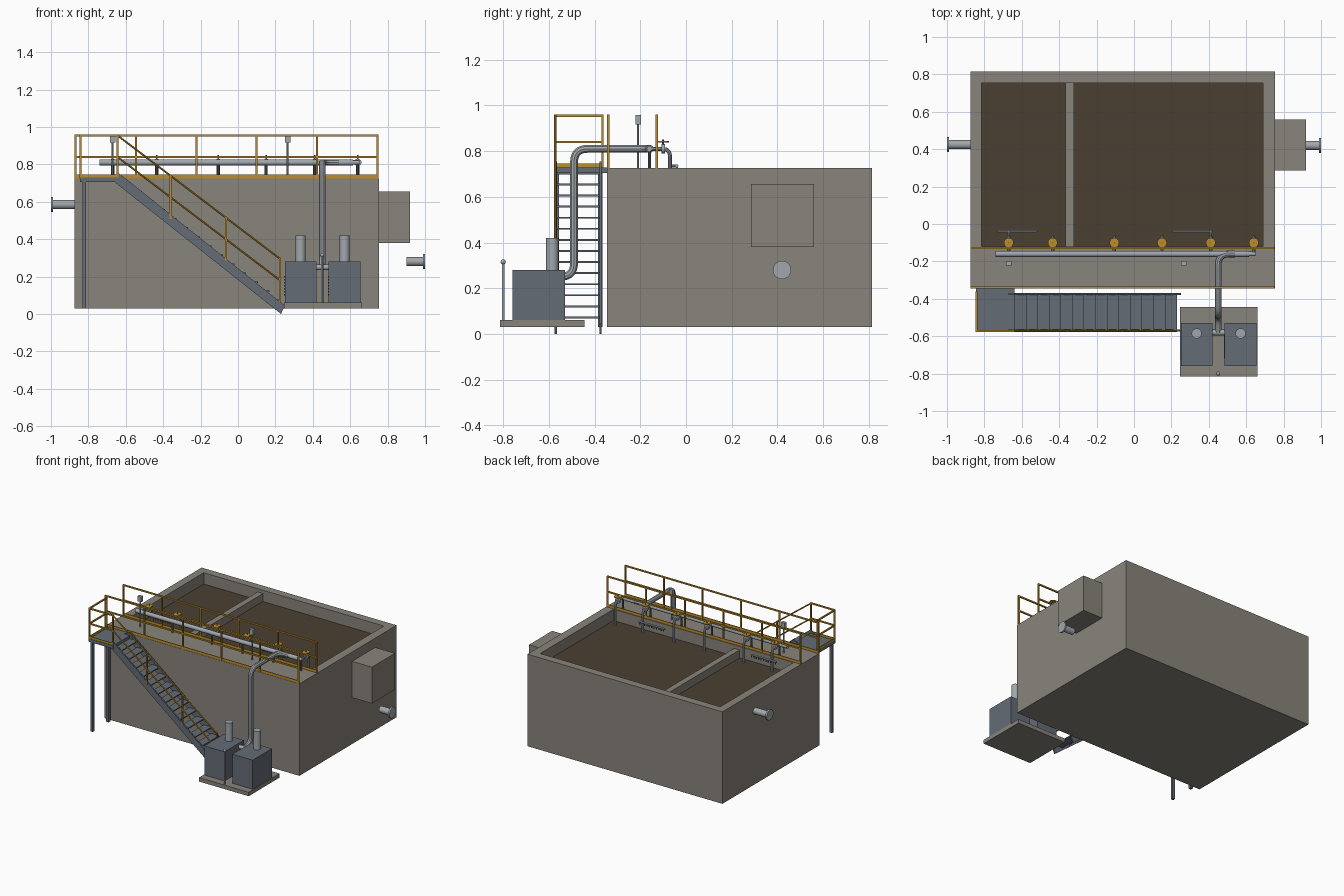
import bpy, bmesh
from mathutils import Vector, Matrix

if "Cube" in bpy.data.objects:
    bpy.data.objects.remove(bpy.data.objects["Cube"], do_unlink=True)


def material(name, rgb):
    m = bpy.data.materials.new(name)
    m.use_nodes = True
    m.diffuse_color = (*rgb, 1)
    m.node_tree.nodes["Principled BSDF"].inputs["Base Color"].default_value = (*rgb, 1)
    return m


CONCRETE = material("concrete", (0.25, 0.23, 0.2))
WATER = material("murky water", (0.07, 0.05, 0.032))
STEEL = material("blue grey steel", (0.125, 0.15, 0.18))
PIPE = material("pale pipe metal", (0.36, 0.39, 0.42))
YELLOW = material("safety yellow", (0.5, 0.27, 0.025))


def finish(name, bm, mat, smooth=False):
    bmesh.ops.recalc_face_normals(bm, faces=bm.faces)
    me = bpy.data.meshes.new(name)
    bm.to_mesh(me)
    bm.free()
    me.materials.append(mat)
    ob = bpy.data.objects.new(name, me)
    bpy.context.collection.objects.link(ob)
    if smooth:
        bpy.ops.object.select_all(action='DESELECT')
        ob.select_set(True)
        bpy.context.view_layer.objects.active = ob
        bpy.ops.object.shade_smooth_by_angle()
    return ob


def add_box(bm, x, y, z):
    size = [b - a for a, b in (x, y, z)]
    mid = [(a + b) / 2 for a, b in (x, y, z)]
    bmesh.ops.create_cube(bm, size=1, matrix=Matrix.Translation(mid) @ Matrix.Diagonal((*size, 1)))


def box(name, x, y, z, mat):
    bm = bmesh.new()
    add_box(bm, x, y, z)
    return finish(name, bm, mat)


def add_rod(bm, a, b, r, sides=16):
    a, b = Vector(a), Vector(b)
    d = b - a
    turn = d.to_track_quat('Z', 'Y').to_matrix().to_4x4()
    bmesh.ops.create_cone(bm, cap_ends=True, segments=sides, radius1=r, radius2=r, depth=d.length,
                          matrix=Matrix.Translation((a + b) / 2) @ turn)


def rods(name, segments, r, mat, sides=16):
    bm = bmesh.new()
    for a, b in segments:
        add_rod(bm, a, b, r, sides)
    return finish(name, bm, mat, True)


def bent_pipe(name, points, r, bend, mat=PIPE):
    # Swept pipe with rounded corners
    pts = [Vector(p) for p in points]
    path = [pts[0]]
    for p, c, n in zip(pts, pts[1:], pts[2:]):
        a = c + (p - c).normalized() * bend
        b = c + (n - c).normalized() * bend
        for i in range(9):
            t = i / 8
            path.append(a.lerp(c, t).lerp(c.lerp(b, t), t))
    path.append(pts[-1])
    cu = bpy.data.curves.new(name, 'CURVE')
    cu.dimensions = '3D'
    cu.bevel_depth, cu.bevel_resolution, cu.use_fill_caps = r, 3, True
    sp = cu.splines.new('POLY')
    sp.points.add(len(path) - 1)
    for q, v in zip(sp.points, path):
        q.co = (*v, 1)
    ob = bpy.data.objects.new(name, cu)
    bpy.context.collection.objects.link(ob)
    cu.materials.append(mat)
    bpy.ops.object.select_all(action='DESELECT')
    ob.select_set(True)
    bpy.context.view_layer.objects.active = ob
    bpy.ops.object.convert(target='MESH')
    bpy.ops.object.shade_smooth_by_angle()


# Open tank: outer shell, rim and inner walls from four rectangular rings
TOP, BASE, LEVEL = 0.725, 0.03, 0.64
X0, X1, Y0, Y1 = -0.875, 0.755, -0.345, 0.815
IX0, IX1, IY0, IY1 = -0.815, 0.69, -0.12, 0.755
bm = bmesh.new()
rings = []
for x0, x1, y0, y1, z in ((X0, X1, Y0, Y1, BASE), (X0, X1, Y0, Y1, TOP),
                          (IX0, IX1, IY0, IY1, TOP), (IX0, IX1, IY0, IY1, 0.5)):
    rings.append([bm.verts.new((x, y, z)) for x, y in ((x0, y0), (x1, y0), (x1, y1), (x0, y1))])
for lo, hi in zip(rings, rings[1:]):
    for i in range(4):
        j = (i + 1) % 4
        bm.faces.new((lo[i], lo[j], hi[j], hi[i]))
bm.faces.new(rings[0])
bm.faces.new(rings[-1])
finish("tank", bm, CONCRETE)
box("water", (IX0, IX1), (IY0, IY1), (0.51, LEVEL), WATER)
box("baffle_wall", (-0.365, -0.32), (IY0, IY1), (0.51, 0.7), CONCRETE)
box("side_chamber", (X1, 0.92), (0.285, 0.56), (0.38, 0.655), CONCRETE)

# Flanged inlet and outlet
for name, x, end, y, z in (("inlet", X0, -1, 0.425, 0.585), ("outlet", 0.9, 1, 0.42, 0.28)):
    s = 1 if end > 0 else -1
    rods(name + "_pipe", [((x, y, z), (end, y, z))], 0.024, PIPE, 24)
    rods(name + "_flange", [((end - s * 0.012, y, z), (end, y, z))], 0.04, PIPE, 24)

# Blower pad, twin blowers with side slats and silencers
box("blower_pad", (0.245, 0.66), (-0.815, -0.445), (0.03, 0.06), CONCRETE)
for side, x in (("right", 0.335), ("left", 0.57)):
    box(side + "_blower", (x - 0.085, x + 0.085), (-0.76, -0.53), (0.06, 0.28), STEEL)
    bm = bmesh.new()
    for i in range(7):
        z = 0.1 + i * 0.016
        add_box(bm, (x - 0.09, x - 0.084), (-0.72, -0.57), (z, z + 0.007))
    finish(side + "_blower_slats", bm, STEEL)
    rods(side + "_silencer", [((x, -0.585, 0.28), (x, -0.585, 0.42))], 0.027, PIPE, 24)
rods("control_post", [((0.45, -0.8, 0.06), (0.45, -0.8, 0.32))], 0.006, PIPE, 12)
bm = bmesh.new()
bmesh.ops.create_uvsphere(bm, u_segments=12, v_segments=8, radius=0.011,
                          matrix=Matrix.Translation((0.45, -0.8, 0.315)))
finish("control_knob", bm, PIPE, True)

# Air supply riser and header
HZ, HY = 0.81, -0.16
rods("blower_link_pipe", [((0.41, -0.58, 0.25), (0.49, -0.58, 0.25))], 0.015, PIPE)
bent_pipe("air_riser", [(0.45, -0.58, 0.25), (0.45, -0.49, 0.25), (0.45, -0.49, HZ),
                        (0.45, HY, HZ), (0.54, HY, HZ)], 0.018, 0.06)
rods("air_header", [((-0.74, HY, HZ), (0.615, HY, HZ))], 0.016, PIPE)

# Drop legs with support stands and handwheels
stands, stems, wheels, flanges = [], [], [], []
for i, x in enumerate((-0.67, -0.435, -0.105, 0.15, 0.41, 0.64)):
    bent_pipe(f"drop_leg_{i + 1}", [(x, HY, HZ), (x, -0.07, HZ), (x, -0.07, 0.6)], 0.009, 0.035)
    stands.append(((x, HY, TOP), (x, HY, HZ)))
    stems.append(((x, -0.1, HZ), (x, -0.1, 0.85)))
    wheels.append(((x, -0.1, 0.838), (x, -0.1, 0.844)))
    flanges.append(((x, -0.108, HZ), (x, -0.092, HZ)))
rods("header_stands", stands, 0.007, STEEL, 8)
rods("valve_stems", stems, 0.004, STEEL, 8)
rods("valve_handwheels", wheels, 0.026, YELLOW)
rods("valve_bodies", flanges, 0.02, PIPE)
rods("header_end_cap", [((0.6, HY, HZ), (0.65, HY, HZ))], 0.012, PIPE)

# Spray bars along the inner walkway edge
for i, (x0, x1, leg) in enumerate(((-0.73, -0.52, -0.67), (0.205, 0.42, 0.41))):
    bars = [((x0, -0.04, 0.735), (x1, -0.04, 0.735)), ((leg, -0.07, 0.735), (leg, -0.04, 0.735))]
    rods(f"spray_bar_{i + 1}", bars, 0.007, PIPE, 10)
    nozzles = [((x0 + 0.01 + k * 0.02, -0.04, 0.715), (x0 + 0.01 + k * 0.02, -0.04, 0.735)) for k in range(11)]
    rods(f"spray_nozzles_{i + 1}", nozzles, 0.004, STEEL, 6)

# Instrument boxes on posts
for i, x in enumerate((-0.67, 0.265)):
    rods(f"instrument_post_{i + 1}", [((x, -0.21, TOP), (x, -0.21, 0.92))], 0.005, PIPE, 8)
    box(f"instrument_box_{i + 1}", (x - 0.015, x + 0.015), (-0.222, -0.198), (0.917, 0.957), PIPE)

# Railings: posts, top rail, middle rail and toe plate
RAIL, MID, T = 0.96, 0.84, 0.005


def railing(name, a, b, count):
    a, b = Vector((*a, 0)), Vector((*b, 0))
    bm = bmesh.new()
    for i in range(count):
        p = a.lerp(b, i / (count - 1))
        add_box(bm, (p.x - T, p.x + T), (p.y - T, p.y + T), (TOP, RAIL))
    x, y = sorted((a.x, b.x)), sorted((a.y, b.y))
    for lo, hi, t in ((RAIL - 0.01, RAIL, T), (MID - T, MID + T, T), (TOP, TOP + 0.02, 0.003)):
        add_box(bm, (x[0] - t, x[1] + t), (y[0] - t, y[1] + t), (lo, hi))
    finish(name, bm, YELLOW)


railing("front_railing", (-0.868, -0.34), (0.745, -0.34), 6)
railing("rear_railing", (-0.868, -0.128), (0.745, -0.128), 6)
railing("platform_side_railing", (-0.842, -0.572), (-0.842, -0.365), 2)
railing("platform_front_railing", (-0.842, -0.572), (-0.645, -0.572), 2)

# Landing platform and legs
box("platform", (-0.845, -0.64), (-0.578, -0.345), (0.705, 0.729), STEEL)
for name, y in (("front", -0.565), ("rear", -0.375)):
    box(name + "_platform_leg", (-0.832, -0.812), (y - 0.01, y + 0.01), (BASE, 0.71), STEEL)

# Staircase: stringers extruded from a sloping profile
profile = ((-0.69, 0.729), (-0.64, 0.755), (0.25, 0.045), (0.23, 0.0))
for name, y in (("front", -0.57), ("rear", -0.374)):
    bm = bmesh.new()
    face = bm.faces.new([bm.verts.new((x, y - 0.005, z)) for x, z in profile])
    new = bmesh.ops.extrude_face_region(bm, geom=[face])["geom"]
    bmesh.ops.translate(bm, vec=(0, 0.01, 0), verts=[v for v in new if isinstance(v, bmesh.types.BMVert)])
    finish(name + "_stringer", bm, STEEL)
bm = bmesh.new()
STEPS = 14
for i in range(STEPS):
    x, z = 0.165 - i * 0.062, 0.068 + i * 0.0485
    add_box(bm, (x, x + 0.065), (-0.566, -0.378), (z, z + 0.008))
finish("stair_treads", bm, STEEL)

# Stair handrail
SLOPE = (0.3 - RAIL) / 0.87
SX = -0.645
bm = bmesh.new()
for x in (-0.36, -0.065, 0.225):
    z = RAIL + SLOPE * (x - SX)
    add_box(bm, (x - T, x + T), (-0.577, -0.567), (z - 0.235, z))
for z in (RAIL - T, MID):
    add_rod(bm, (SX, -0.572, z), (0.225, -0.572, z + SLOPE * 0.87), T, 8)
finish("stair_handrail", bm, YELLOW)
